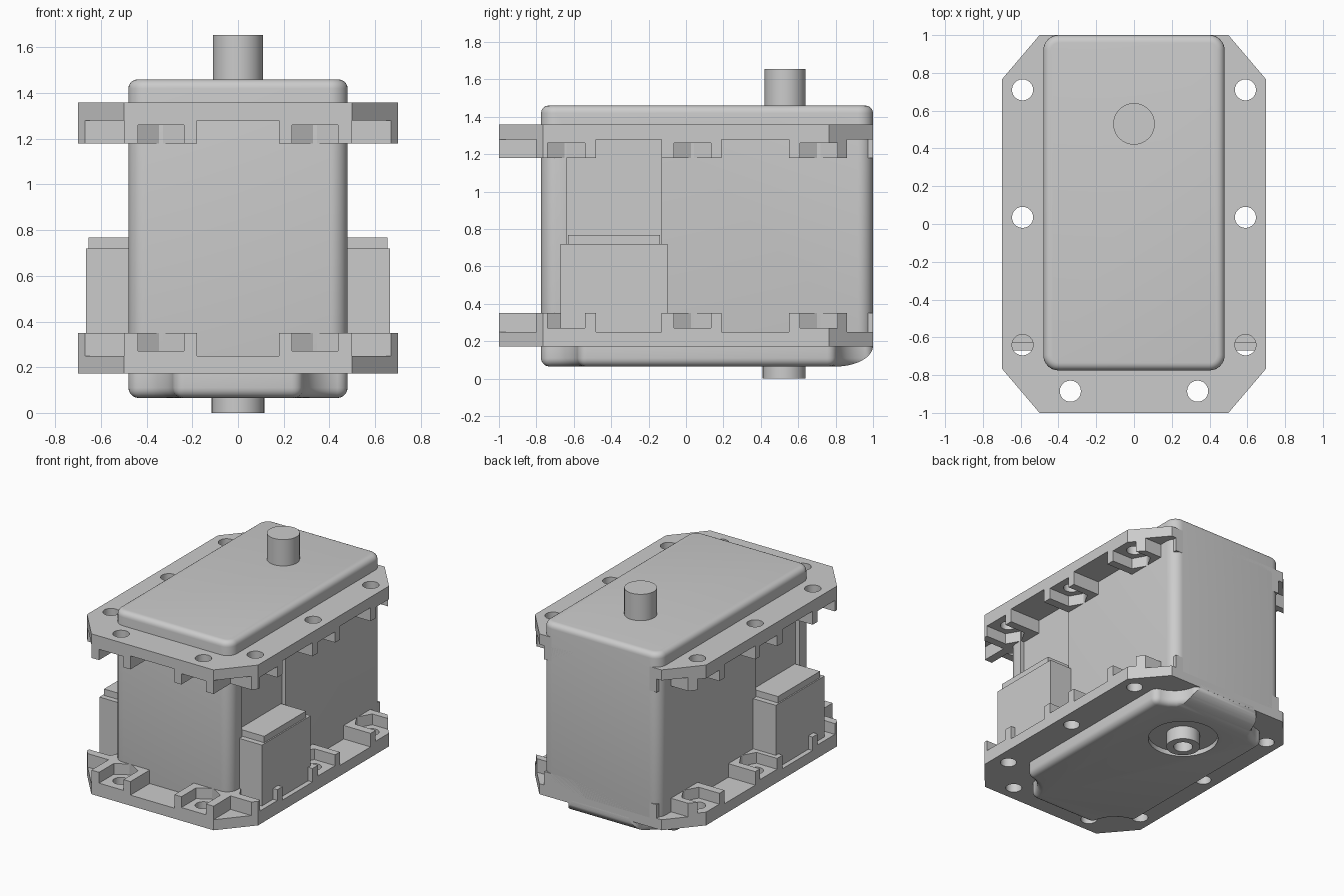
import bpy, bmesh, math

if "Cube" in bpy.data.objects:
    bpy.data.objects.remove(bpy.data.objects["Cube"])


def prism(name, loops, z0, z1, axis='z'):
    """Extrude one or more separate counter-clockwise outlines into one object."""
    bm = bmesh.new()
    for pts in loops:
        put = (lambda u, v, w: (w, u, v)) if axis == 'x' else (lambda u, v, w: (u, v, w))
        lo = [bm.verts.new(put(u, v, z0)) for u, v in pts]
        hi = [bm.verts.new(put(u, v, z1)) for u, v in pts]
        n = len(pts)
        bm.faces.new(lo[::-1])
        bm.faces.new(hi)
        for i in range(n):
            j = (i + 1) % n
            bm.faces.new((lo[i], lo[j], hi[j], hi[i]))
    bmesh.ops.recalc_face_normals(bm, faces=bm.faces)
    me = bpy.data.meshes.new(name)
    bm.to_mesh(me)
    bm.free()
    ob = bpy.data.objects.new(name, me)
    bpy.context.collection.objects.link(ob)
    return ob


def activate(ob):
    bpy.ops.object.select_all(action='DESELECT')
    ob.select_set(True)
    bpy.context.view_layer.objects.active = ob


def cut(ob, cutter):
    m = ob.modifiers.new('cut', 'BOOLEAN')
    m.operation, m.solver, m.object = 'DIFFERENCE', 'EXACT', cutter
    activate(ob)
    bpy.ops.object.modifier_apply(modifier=m.name)
    bpy.data.objects.remove(cutter)


def bevel(ob, width):
    m = ob.modifiers.new('round', 'BEVEL')
    m.width, m.segments, m.limit_method = width, 5, 'ANGLE'
    m.angle_limit = math.radians(60)
    activate(ob)
    bpy.ops.object.modifier_apply(modifier=m.name)


def smooth(ob):
    activate(ob)
    bpy.ops.object.shade_smooth_by_angle(angle=math.radians(32))


def arc(cx, cy, r, a0, a1, n):
    return [(cx + r * math.cos(math.radians(a0 + (a1 - a0) * i / n)),
             cy + r * math.sin(math.radians(a0 + (a1 - a0) * i / n))) for i in range(n + 1)]


def circle(cx, cy, r, n=40):
    return arc(cx, cy, r, 0, 360, n)[:-1]


def rect(x0, x1, y0, y1):
    return [(x0, y0), (x1, y0), (x1, y1), (x0, y1)]


def both(pts):
    """An outline and its mirror image across x."""
    return [pts, [(-x, y) for x, y in pts[::-1]]]


W, FRONT, BACK, SHAFT_Y = 0.48, -0.775, 1.0, 0.525
CORNERS = [(W, BACK), (-W, BACK), (-W, FRONT), (W, FRONT)]

# Main case with rounded vertical corners and soft top rim
r = 0.08
outline = []
for k, (x, y) in enumerate(CORNERS):
    outline += arc(x - math.copysign(r, x), y - math.copysign(r, y), r, 90 * k, 90 * k + 90, 8)
case = prism('case', [outline], 0.2, 1.46)
bevel(case, 0.04)
cut(case, prism('c', both(rect(0.45, 0.6, -0.64, -0.13)), 0.1, 1.34))
smooth(case)

# Bottom cap with scooped corners and a sloping rear edge
outline = []
for k, (x, y) in enumerate(CORNERS):
    outline += arc(x, y, 0.2, 270 + 90 * k, 180 + 90 * k, 6)
cap = prism('bottom_cap', [outline], 0.065, 0.24)
bevel(cap, 0.045)
curve = [(0.8 + 0.2 * math.sin(t * math.pi / 20), 0.175 - 0.11 * math.cos(t * math.pi / 20))
         for t in range(11)]
cut(cap, prism('c', [curve + [(1.1, 0.175), (1.1, 0), (0.8, 0)]], -1, 1, 'x'))
cut(cap, prism('c', [circle(0, SHAFT_Y, 0.24)], -0.1, 0.1))
smooth(cap)

# Hollow lower bearing boss and upper output shaft
boss = prism('bearing_boss', [circle(0, SHAFT_Y, 0.115)], 0, 0.15)
cut(boss, prism('c', [circle(0, SHAFT_Y, 0.065)], -0.1, 0.09))
smooth(boss)
smooth(prism('output_shaft', [circle(0, SHAFT_Y + 0.005, 0.11)], 1.4, 1.655))

# Mounting flanges: ribbed plates with pockets, nut slots and screw holes
side_y = (-0.64, 0.035, 0.71)
front_x = 0.337
plate = [(0.5, -1), (0.7, -0.765), (0.7, 0.765), (0.5, 1)]
plate += [(-x, y) for x, y in plate[::-1]]
pockets = [rect(-0.18, 0.18, -1.1, -0.74)]
for x0, y0, y1 in ((0.5, -1.1, -0.8), (0.44, -0.48, -0.13), (0.44, 0.19, 0.55), (0.46, 0.86, 1.1)):
    pockets += both(rect(x0, 0.8, y0, y1))
slots, holes = [], []
for y in side_y:
    slots += both([(0.8, y - 0.1), (0.8, y + 0.1), (0.532, y + 0.1), (0.475, y), (0.532, y - 0.1)])
    holes += both(circle(0.59, y, 0.056, 24))
f = front_x
slots += both([(f - 0.1, -1.1), (f + 0.1, -1.1), (f + 0.1, -0.828), (f, -0.77), (f - 0.1, -0.828)])
holes += both(circle(f, -0.885, 0.056, 24))


def flange(name, flip):
    def z(a, b):
        return (1.53 - b, 1.53 - a) if flip else (a, b)
    ob = prism(name, [plate], *z(0.172, 0.35))
    cut(ob, prism('c', pockets, *z(0.25, 0.5)))
    cut(ob, prism('c', slots, *z(0.27, 0.5)))
    cut(ob, prism('c', holes, *z(0.0, 0.5)))
    smooth(ob)


flange('lower_flange', False)
flange('upper_flange', True)

# Side connectors, each a block with a slightly smaller plug on top
prism('connector_blocks', both(rect(0.4, 0.665, -0.67, -0.10)), 0.25, 0.72)
prism('connector_plugs', both(rect(0.4, 0.655, -0.63, -0.14)), 0.7, 0.767)
